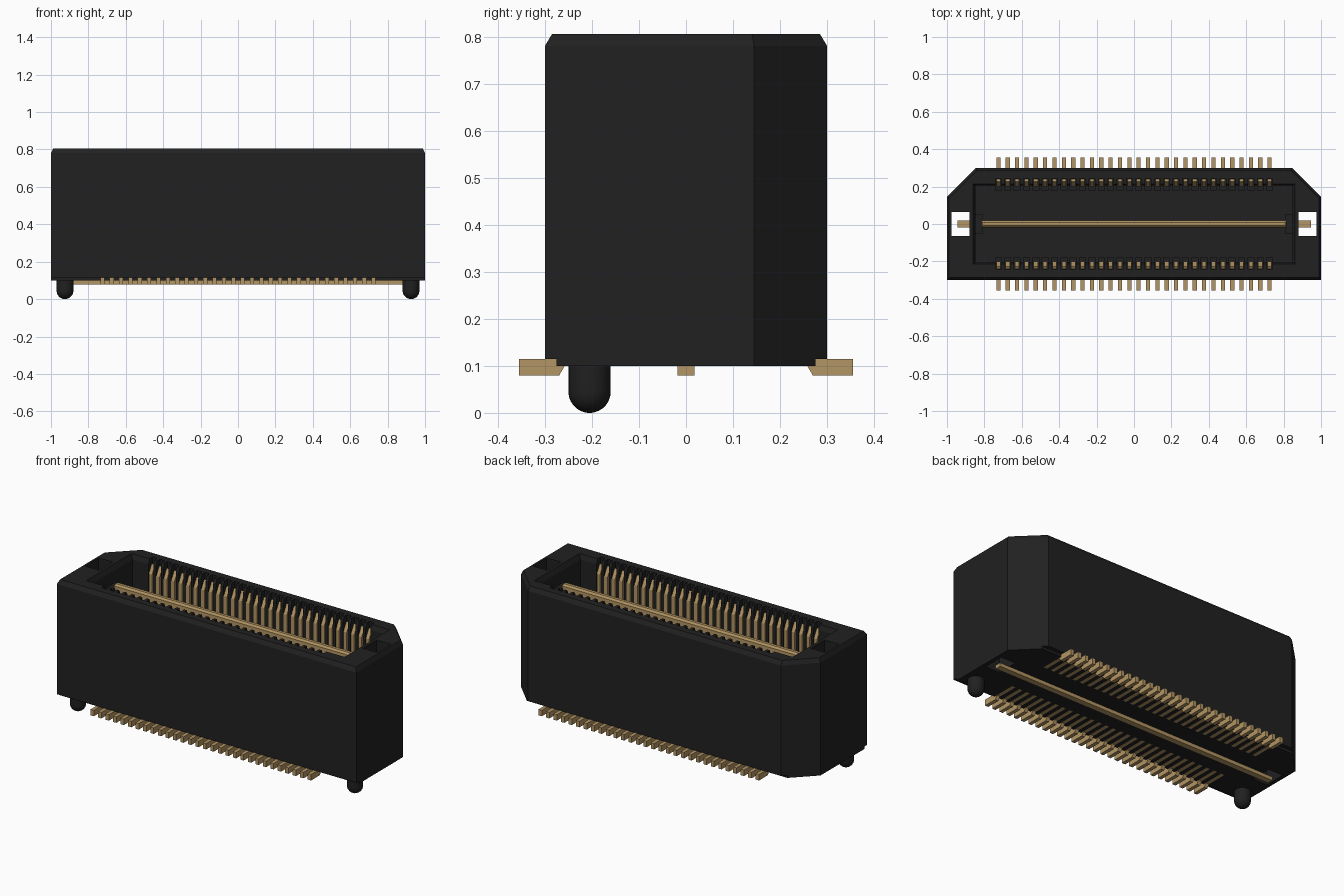
import bpy, bmesh, math

if "Cube" in bpy.data.objects:
    bpy.data.objects.remove(bpy.data.objects["Cube"])


def material(name, rgb):
    m = bpy.data.materials.new(name)
    m.diffuse_color = (*rgb, 1)
    m.use_nodes = True
    m.node_tree.nodes["Principled BSDF"].inputs["Base Color"].default_value = m.diffuse_color
    return m


BLACK = material("black_plastic", (0.015, 0.015, 0.015))
GOLD = material("gold_metal", (0.45, 0.30, 0.125))


def finish(bm, name, mat):
    bmesh.ops.recalc_face_normals(bm, faces=bm.faces)
    me = bpy.data.meshes.new(name)
    bm.to_mesh(me)
    bm.free()
    me.materials.append(mat)
    ob = bpy.data.objects.new(name, me)
    bpy.context.collection.objects.link(ob)
    return ob


def loft(bm, rings):
    """Closed solid through rings of 3D points."""
    vs = [[bm.verts.new(p) for p in r] for r in rings]
    n = len(vs[0])
    bm.faces.new(vs[0])
    bm.faces.new(vs[-1])
    for a, b in zip(vs, vs[1:]):
        for i in range(n):
            j = (i + 1) % n
            bm.faces.new((a[i], a[j], b[j], b[i]))


def rect(x0, x1, y0, y1, z):
    return [(x0, y0, z), (x1, y0, z), (x1, y1, z), (x0, y1, z)]


def box(bm, x0, x1, y0, y1, z0, z1):
    loft(bm, [rect(x0, x1, y0, y1, z0), rect(x0, x1, y0, y1, z1)])


def cut(target, bm, name):
    cutter = finish(bm, name, BLACK)
    cutter.hide_render = True
    mod = target.modifiers.new("cut", 'BOOLEAN')
    mod.operation = 'DIFFERENCE'
    mod.solver = 'EXACT'
    mod.object = cutter
    bpy.context.view_layer.objects.active = target
    bpy.ops.object.modifier_apply(modifier=mod.name)
    bpy.data.objects.remove(cutter, do_unlink=True)


PIN_X = [-0.725 + 0.05 * i for i in range(30)]

# housing: chamfered back corners, bevelled top rim
outline = [(-1, -0.3), (1, -0.3), (1, 0.145), (0.845, 0.3), (-0.845, 0.3), (-1, 0.145)]
rim = [(-0.988, -0.285), (0.988, -0.285), (0.988, 0.14), (0.84, 0.285), (-0.84, 0.285), (-0.988, 0.14)]
bm = bmesh.new()
loft(bm, [[(x, y, 0.1) for x, y in outline],
          [(x, y, 0.78) for x, y in outline],
          [(x, y, 0.805) for x, y in rim]])
housing = finish(bm, "housing", BLACK)

# mating cavity with a lead-in chamfer
bm = bmesh.new()
loft(bm, [rect(-0.848, 0.848, -0.205, 0.205, 0.2),
          rect(-0.848, 0.848, -0.205, 0.205, 0.775),
          rect(-0.868, 0.868, -0.22, 0.22, 0.82)])
cut(housing, bm, "cavity_cutter")

# grooves for the contacts
bm = bmesh.new()
for x in PIN_X:
    for s in (-1, 1):
        y0, y1 = sorted((s * 0.18, s * 0.242))
        box(bm, x - 0.016, x + 0.016, y0, y1, 0.16, 0.83)
cut(housing, bm, "groove_cutter")

# end through slots
bm = bmesh.new()
for s in (-1, 1):
    x0, x1 = sorted((s * 0.88, s * 0.976))
    box(bm, x0, x1, -0.065, 0.065, 0.0, 0.9)
cut(housing, bm, "slot_cutter")

# undercut along both long bottom edges
bm = bmesh.new()
box(bm, -1.1, 1.1, -0.4, -0.275, 0.0, 0.115)
box(bm, -1.1, 1.1, 0.275, 0.4, 0.0, 0.115)
cut(housing, bm, "undercut_cutter")

# contacts: foot, hidden run through the floor, upright spring with bent tip
profile = [(0.355, 0.079), (0.355, 0.115), (0.225, 0.115), (0.225, 0.72),
           (0.24, 0.765), (0.228, 0.772), (0.2, 0.72), (0.2, 0.15),
           (0.13, 0.115), (0.13, 0.0995), (0.258, 0.0995), (0.27, 0.079)]
for s, name in ((-1, "front_contacts"), (1, "back_contacts")):
    bm = bmesh.new()
    for x in PIN_X:
        loft(bm, [[(x + d, s * y, z) for y, z in profile] for d in (-0.011, 0.011)])
    finish(bm, name, GOLD)

# ground blade with bevelled top, and its bottom rail
bm = bmesh.new()
loft(bm, [rect(-0.815, 0.815, -0.018, 0.018, 0.1),
          rect(-0.815, 0.815, -0.018, 0.018, 0.71),
          rect(-0.81, 0.81, -0.009, 0.009, 0.722)])
finish(bm, "center_blade", GOLD)
bm = bmesh.new()
box(bm, -0.945, 0.945, -0.018, 0.018, 0.079, 0.1)
finish(bm, "bottom_rail", GOLD)

# supports holding the blade ends
bm = bmesh.new()
for s in (-1, 1):
    x0, x1 = sorted((s * 0.808, s * 0.855))
    box(bm, x0, x1, -0.05, 0.05, 0.19, 0.70)
finish(bm, "blade_supports", BLACK)

# round-ended locating pegs
bm = bmesh.new()
R, N = 0.045, 24
for s in (-1, 1):
    levels = [(R * math.sin(a), R - R * math.cos(a))
              for a in [math.pi / 2 * k / 7 for k in range(1, 8)]]
    levels = [(0.004, 0.0)] + levels + [(R, 0.12)]
    loft(bm, [[(s * 0.925 + r * math.cos(2 * math.pi * i / N),
                -0.205 + r * math.sin(2 * math.pi * i / N), z) for i in range(N)]
              for r, z in levels])
pegs = finish(bm, "locating_pegs", BLACK)
bpy.ops.object.select_all(action='DESELECT')
pegs.select_set(True)
bpy.context.view_layer.objects.active = pegs
bpy.ops.object.shade_smooth_by_angle(angle=math.radians(40))
